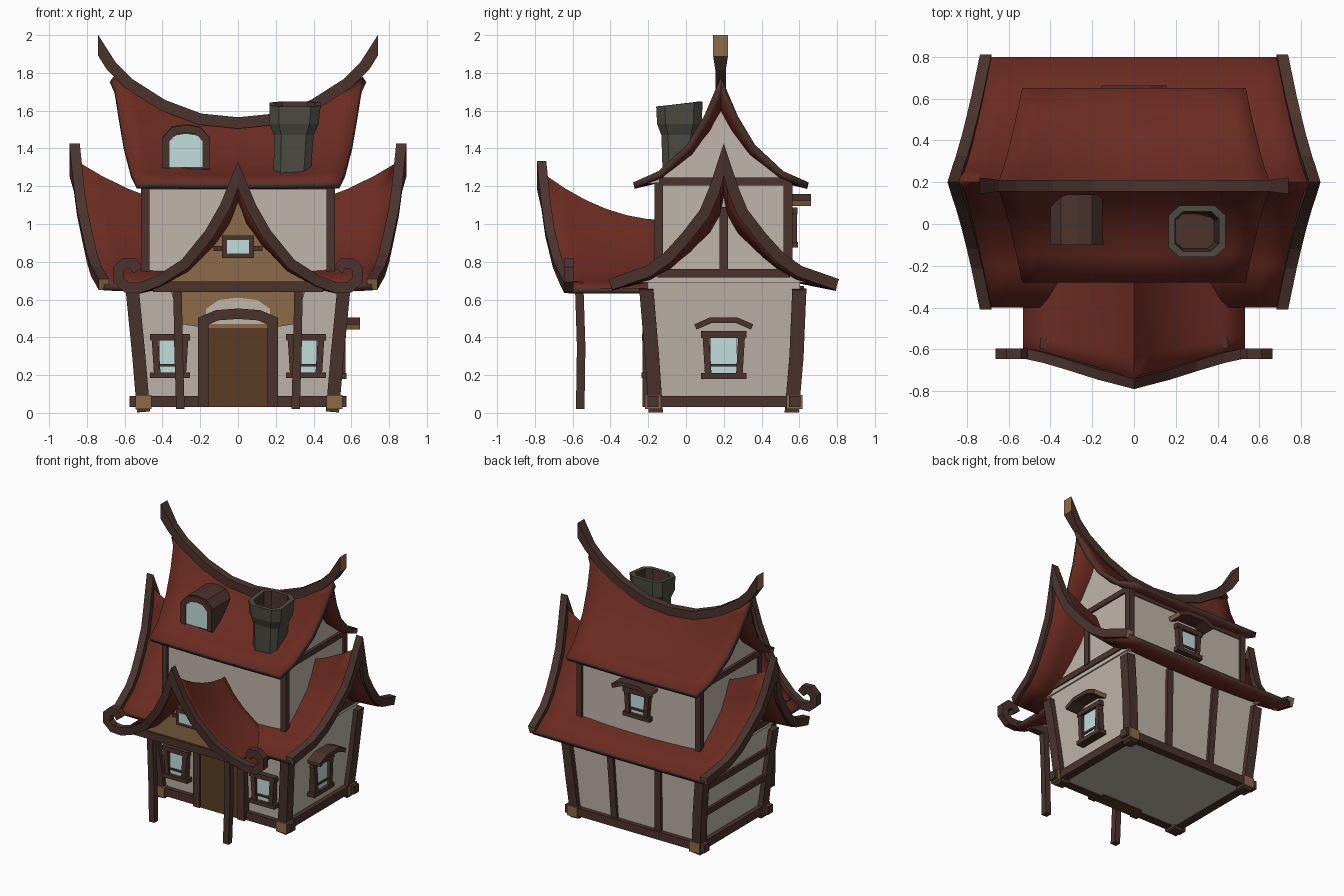
import bpy, bmesh, math
from mathutils import Vector, Matrix

if "Cube" in bpy.data.objects:
    bpy.data.objects.remove(bpy.data.objects["Cube"])


def mat(name, r, g, b):
    m = bpy.data.materials.new(name)
    m.diffuse_color = (r, g, b, 1)
    m.use_nodes = True
    m.node_tree.nodes["Principled BSDF"].inputs["Base Color"].default_value = m.diffuse_color
    return m


RED = mat("roof red", .145, .024, .015)
BROWN = mat("dark timber", .070, .034, .026)
TAN = mat("light timber", .27, .148, .066)
WALL = mat("plaster", .53, .47, .40)
DOOR = mat("door brown", .10, .046, .017)
GLASS = mat("pale glass", .53, .74, .72)
STONE = mat("chimney stone", .075, .074, .057)


def make(name, bm, mats, fix=True, smooth=False):
    if fix:
        bmesh.ops.recalc_face_normals(bm, faces=bm.faces)
    me = bpy.data.meshes.new(name)
    bm.to_mesh(me)
    bm.free()
    for m in mats:
        me.materials.append(m)
    if smooth:
        me.shade_smooth()
        me.set_sharp_from_angle(angle=0.6)
    ob = bpy.data.objects.new(name, me)
    bpy.context.collection.objects.link(ob)
    return ob


def box(name, c, size, m, rot=0):
    bm = bmesh.new()
    M = Matrix.Translation(c) @ Matrix.Rotation(rot, 4, 'Z') @ Matrix.Diagonal((*size, 1))
    bmesh.ops.create_cube(bm, size=1, matrix=M)
    return make(name, bm, [m])


def prism(name, poly, axis, d0, d1, m):
    """Extrude a polygon of (a, z) along x or y."""
    bm = bmesh.new()
    put = (lambda a, z, d: (d, a, z)) if axis == 'x' else (lambda a, z, d: (a, d, z))
    A = [bm.verts.new(put(a, z, d0)) for a, z in poly]
    B = [bm.verts.new(put(a, z, d1)) for a, z in poly]
    bm.faces.new(A)
    bm.faces.new(B[::-1])
    n = len(poly)
    for i in range(n):
        bm.faces.new((A[i], A[(i + 1) % n], B[(i + 1) % n], B[i]))
    return make(name, bm, [m])


def sweep(name, pts, w, h, side, cap=BROWN, cut=0):
    """Mitred beam along a path, end faces in the cap colour; cut = flared vertical ends of that height."""
    pts, side = [Vector(p) for p in pts], Vector(side)
    seg = [(b - a).normalized() for a, b in zip(pts, pts[1:])]
    bm, rings = bmesh.new(), []
    for i, p in enumerate(pts):
        a, b = seg[max(i - 1, 0)], seg[min(i, len(seg) - 1)]
        n = side.cross(a + b).normalized()
        k, f = 1 / max(.35, n.dot(side.cross(a).normalized())), 1
        if cut and i in (0, len(pts) - 1):
            n, k, f = Vector((0, 0, math.copysign(1, n.z))), cut / h, 1.4
        rings.append([bm.verts.new(p + side * (w * f / 2 * s) + n * (h / 2 * k * t))
                      for s, t in ((-1, -1), (1, -1), (1, 1), (-1, 1))])
    for A, B in zip(rings, rings[1:]):
        for j in range(4):
            bm.faces.new((A[j], A[(j + 1) % 4], B[(j + 1) % 4], B[j]))
    for r in (rings[0], rings[-1][::-1]):
        bm.faces.new(r).material_index = 1
    return make(name, bm, [BROWN, cap])


def sheet(name, rows, thick):
    """Roof skin from rows of points, thickened downwards, with a timber rim."""
    bm = bmesh.new()
    V = [[bm.verts.new(p) for p in r] for r in rows]
    for A, B in zip(V, V[1:]):
        for j in range(len(A) - 1):
            bm.faces.new((A[j], A[j + 1], B[j + 1], B[j]))
    ob = make(name, bm, [RED, BROWN], fix=False, smooth=True)
    mod = ob.modifiers.new("thickness", 'SOLIDIFY')
    mod.thickness, mod.offset, mod.material_offset_rim = thick, -1, 1


def both(prof):
    """Mirror a half profile (d, z) given from ridge to eave."""
    return [(-d, z) for d, z in prof[::-1]] + list(prof[1:])


def saddle(prof, sag, x_eave, x_top, u, yc):
    """Points across a sagging gable roof at position u (-1..1) along it."""
    top, low, far = prof[0][1], prof[-1][1], prof[-1][0]
    return [((x_top + (x_eave - x_top) * (abs(d) / far) ** .75) * u, yc + d,
             z - sag * (1 - u * u) * (z - low) / (top - low)) for d, z in both(prof)]


def saddle_roof(name, args, yc, thick):
    cols = [saddle(*args, u / 6, yc) for u in range(-6, 7)]
    sheet(name, list(zip(*cols)), thick)


def gable(name, args, u, yc, x, base):
    pts = [(y, z - .03) for _, y, z in saddle(*args, u, yc)]
    poly = []
    for (y0, z0), (y1, z1) in zip(pts, pts[1:]):
        if z0 > base:
            poly.append((y0, z0))
        if (z0 > base) != (z1 > base):
            poly.append((y0 + (y1 - y0) * (base - z0) / (z1 - z0), base))
    for s in (-1, 1):
        prism(name, poly, 'x', s * x, s * (x - .03), WALL)


def arch(hw, z0, z1, rise):
    return [(-hw, z0), (-hw, z1 - rise), (-hw * .6, z1 - rise * .2), (0, z1),
            (hw * .6, z1 - rise * .2), (hw, z1 - rise), (hw, z0)]


def window(name, c, a, w, h, hood):
    R = Matrix.Rotation(a, 3, 'Z')
    P = lambda u, d, z: Vector(c) + R @ Vector((u, -d, z))
    box(name + "_glass", P(0, .012, 0), (w, .03, h), GLASS, a)
    for s in (-1, 1):
        sweep(name + "_jamb", [P(s * (w / 2 + .012), .02, -h / 2), P(s * (w / 2 + .025), .02, h / 2)],
              .05, .035, R @ Vector((0, 1, 0)))
    box(name + "_sill", P(0, .02, -h / 2), (w + .1, .06, .03), BROWN, a)
    box(name + "_lintel", P(0, .02, h / 2), (w + .1, .055, .035), BROWN, a)
    box(name + "_bar", P(0, .02, -h * .24), (w, .03, .015), BROWN, a)
    if hood:
        sweep(name + "_hood", [P(u, .06, h / 2 + z) for u, z in
              ((-.15, .04), (-.07, .075), (.07, .075), (.15, .04))], .12, .03, R @ Vector((0, 1, 0)), TAN)


YC = .2
LOW = ([(0, 1.34), (.05, 1.18), (.1, 1.06), (.2, .93), (.3, .82), (.4, .75), (.6, .68)], .28, .71, .865)
UP = ([(0, 1.78), (.03, 1.71), (.09, 1.57), (.18, 1.42), (.33, 1.28), (.465, 1.22)], .25, .535, .66)

# Ground floor body, flared upwards
bm = bmesh.new()
bmesh.ops.create_cube(bm, size=1)
for v in bm.verts:
    t = v.co.z > 0
    v.co = (v.co.x * (1.13 if t else 1.0), YC + v.co.y * (.81 if t else .74), .7 if t else .037)
make("ground_floor", bm, [WALL])
for sx in (-1, 1):
    for y0, y1 in ((-.16, -.21), (.56, .6)):
        sweep("corner_post", [(sx * .5, y0, .005), (sx * .525, (y0 + y1) / 2 + .005, .3), (sx * .56, y1, .655)],
              .075, .07, (0, 1, 0))
        box("sill_block", (.51 if sx > 0 else -.5, -.175 if y0 < 0 else .575, .058), (.085, .085, .075), TAN)
    box("side_sill", (sx * .51, YC, .06), (.06, .76, .06), BROWN)
    box("side_wall_beam", (sx * .565, YC, .74), (.04, .7, .045), BROWN)
    box("gable_post", (sx * .575, YC, .92), (.03, .045, .34), BROWN)
    sweep("back_stud", [(sx * .18, .57, .06), (sx * .2, .605, .67)], .04, .05, (0, 1, 0))
for y in (-.175, .575):
    box("long_sill", (0, y, .06), (1.15, .06, .06), BROWN)
for z in (.3, .5):
    box("left_wall_beam", (-.5 - .065 * z / .7, YC, z), (.04, .76, .045), BROWN)
gable("lower_gable", LOW, .66, YC, .575, .69)

# Upper storey
box("upper_floor", (0, .1975, .95), (1.0, .705, .54), WALL)
for sx in (-1, 1):
    for y in (-.145, .54):
        box("upper_post", (sx * .49, y, .95), (.045, .045, .54), BROWN)
    box("upper_side_beam", (sx * .495, .1975, 1.225), (.035, .68, .04), BROWN)
for y in (-.142, .537):
    box("upper_long_beam", (0, y, 1.2), (1.0, .035, .035), BROWN)
gable("upper_gable", UP, .78, .185, .49, 1.215)

# Roofs with their verge and ridge beams
saddle_roof("lower_roof", LOW, YC, .035)
saddle_roof("upper_roof", UP, .185, .035)
for s in (-1, 1):
    sweep("lower_verge", saddle(*LOW, s, YC), .055, .06, (1, 0, 0), TAN)
ridge = both([(0, 1.535), (.2, 1.555), (.4, 1.63), (.58, 1.745), (.67, 1.835), (.74, 1.945)])
sweep("ridge_beam", [(x, .183, z) for x, z in ridge], .056, .06, (0, 1, 0), TAN, cut=.11)

# Porch roof, curled verge, gable, beam and posts
PORCH = both([(0, 1.26), (.07, 1.09), (.15, .95), (.28, .79), (.42, .7), (.53, .66)])


def porch_z(z, t):
    return .66 + (z - .66) * (.6 + .4 * (1 - t) ** 2)


sheet("porch_roof", [[(x, (-.745 + .235 * abs(x)) * (1 - t / 6) - .1 * t / 6, porch_z(z, t / 6))
                      for x, z in PORCH] for t in range(7)], .03)
half = [(0, -.765, 1.26), (.07, -.74, 1.09), (.15, -.72, .95), (.28, -.68, .79), (.42, -.64, .7),
        (.52, -.62, .662), (.59, -.62, .665), (.635, -.62, .705), (.635, -.62, .76), (.6, -.62, .792),
        (.555, -.62, .79), (.53, -.62, .755)]
sweep("porch_verge", [(-x, y, z) for x, y, z in half[::-1]] + half[1:], .05, .055, (0, 1, 0))
prism("porch_gable", [(x, porch_z(z, .27) - .025) for x, z in PORCH[1:-1]], 'y', -.58, -.55, TAN)
box("porch_beam", (0, -.57, .668), (.9, .05, .055), BROWN)
box("porch_collar", (0, -.582, .87), (.26, .02, .025), BROWN)
box("porch_window_frame", (0, -.59, .88), (.17, .04, .12), BROWN)
box("porch_window_glass", (0, -.612, .88), (.115, .008, .07), GLASS)
for s in (-1, 1):
    sweep("porch_post", [(s * .305, -.56, .02), (s * .315, -.555, .35), (s * .32, -.565, .66)],
          .045, .045, (0, 1, 0))

# Entrance: timber panel, plaster arch, door and frame
prism("entrance_panel", [(-.36, .66), (-.3, .47), (-.17, .45), (.17, .45), (.3, .47), (.36, .66)],
      'y', -.218, -.15, TAN)
prism("entrance_arch", arch(.17, .47, .61, .06), 'y', -.222, -.15, WALL)
prism("door", arch(.17, .03, .52, .03), 'y', -.218, -.12, DOOR)
sweep("door_frame", [(x, -.2, z) for x, z in arch(.185, .03, .525, .04)], .06, .055, (0, 1, 0))

# Windows
for s in (-1, 1):
    window("front_window", (s * .36, -.185, .3), 0, .11, .2, False)
window("side_window", (.525, .2, .305), math.pi / 2, .14, .22, True)
window("back_window", (0, .542, .98), math.pi, .12, .18, True)

# Dormer
ORIGIN = -.275
dormer = lambda *a: [(x + ORIGIN, z) for x, z in arch(*a)]
prism("dormer_body", dormer(.125, 1.28, 1.53, .07), 'y', -.085, .14, BROWN)
prism("dormer_glass", dormer(.09, 1.3, 1.48, .04), 'y', -.093, -.085, GLASS)
sweep("dormer_frame", [(x, -.085, z) for x, z in dormer(.108, 1.295, 1.505, .06)], .03, .04, (0, 1, 0))

# Hollow rounded-square chimney with a wider pot
bm, rings = bmesh.new(), []
for z, r in ((1.22, .105), (1.47, .115), (1.53, .142), (1.635, .148), (1.635, .115), (1.4, .1)):
    rings.append([bm.verts.new((.285 + (z - 1.22) * .04 + 1.08 * r * math.cos(a), -.035 + .98 * r * math.sin(a),
                                z + .015 * math.sin(a) * (z > 1.6)))
                  for a in (math.radians(90 * (k // 2) + (58 if k % 2 else 32)) for k in range(8))])
for i, (A, B) in enumerate(zip(rings, rings[1:])):
    for k in range(8):
        bm.faces.new((A[k], A[(k + 1) % 8], B[(k + 1) % 8], B[k])).material_index = i > 3
bm.faces.new(rings[0])
bm.faces.new(rings[-1]).material_index = 1
make("chimney", bm, [STONE, BROWN])
